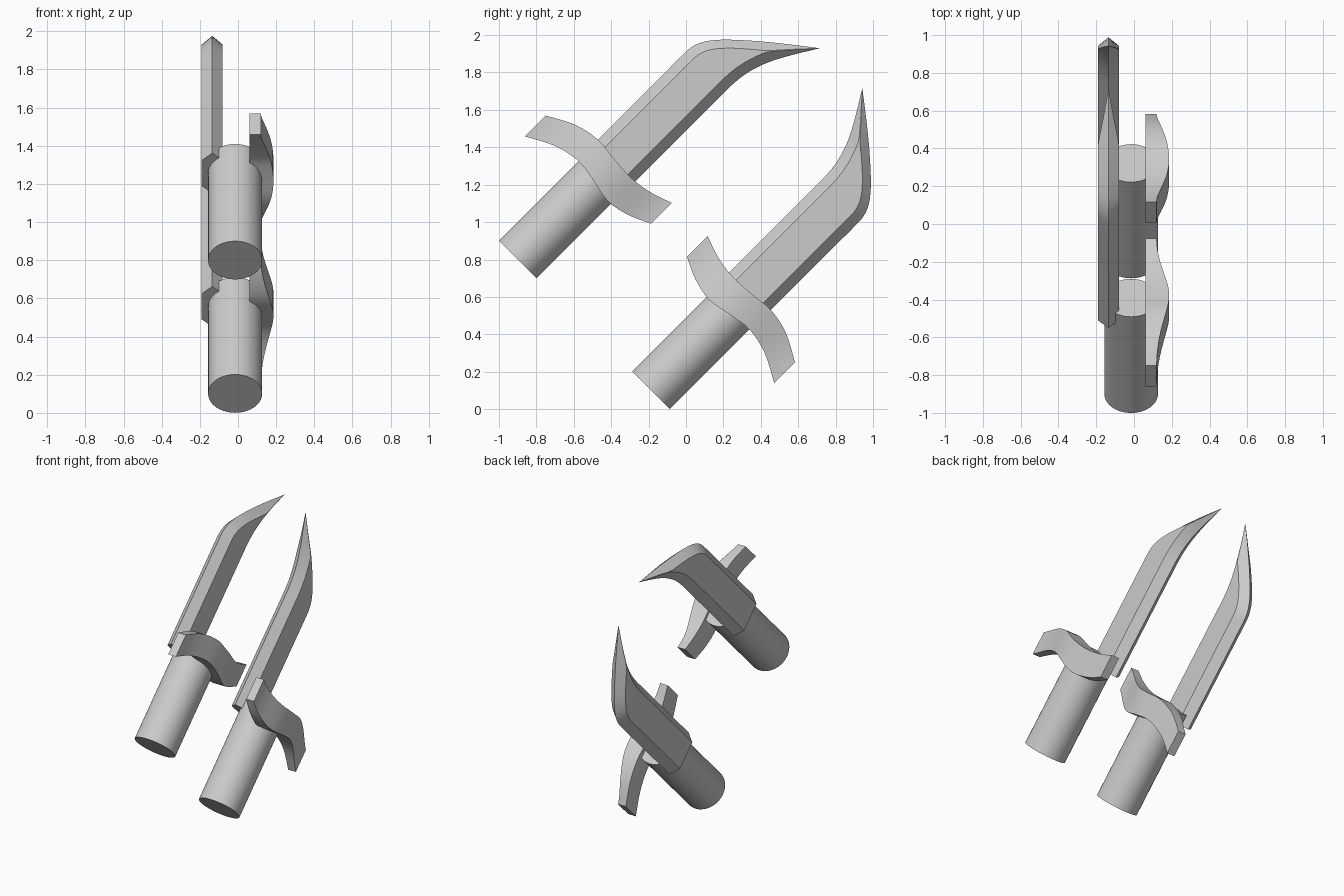
import bpy, bmesh, math
from mathutils import Vector

if "Cube" in bpy.data.objects:
    bpy.data.objects.remove(bpy.data.objects["Cube"])

steel = bpy.data.materials.new("plain_grey")
steel.diffuse_color = (0.6, 0.6, 0.6, 1)
steel.use_nodes = True
steel.node_tree.nodes["Principled BSDF"].inputs["Base Color"].default_value = steel.diffuse_color
S = math.sqrt(0.5)


def smooth_path(pts, n=3):
    """Catmull-Rom subdivision of a list of equal-length tuples."""
    p = [Vector(q) for q in pts]
    p = [p[0]] + p + [p[-1]]
    out = []
    for i in range(1, len(p) - 2):
        a, b, c, d = p[i - 1:i + 3]
        for k in range(n):
            t = k / n
            out.append(0.5 * (2 * b + (c - a) * t + (2 * a - 5 * b + 4 * c - d) * t * t
                              + (3 * b - a - 3 * c + d) * t ** 3))
    return out + [p[-1]]


def build(name, rings, origin, side):
    """Skin rings of (x, u, v): u runs along the knife, v across it."""
    bm = bmesh.new()
    loops = [[bm.verts.new((x, origin[0] + (u - side * v) * S, origin[1] + (u + side * v) * S))
              for x, u, v in r] for r in rings]
    n = len(loops[0])
    for a, b in zip(loops, loops[1:]):
        for i in range(n):
            j = (i + 1) % n
            bm.faces.new((a[i], a[j], b[j], b[i]))
    bm.faces.new(loops[0])
    bm.faces.new(loops[-1])
    bmesh.ops.remove_doubles(bm, verts=bm.verts, dist=0.0002)
    bmesh.ops.recalc_face_normals(bm, faces=bm.faces)
    me = bpy.data.meshes.new(name)
    bm.to_mesh(me)
    bm.free()
    me.materials.append(steel)
    ob = bpy.data.objects.new(name, me)
    bpy.context.collection.objects.link(ob)
    bpy.ops.object.select_all(action='DESELECT')
    ob.select_set(True)
    bpy.context.view_layer.objects.active = ob
    bpy.ops.object.shade_smooth_by_angle(angle=math.radians(25))


# Handle: plain cylinder
def handle_ring(u):
    return [(-0.015 + 0.142 * math.cos(i * math.tau / 40), u, 0.142 * math.sin(i * math.tau / 40))
            for i in range(40)]


handle = [handle_ring(0), handle_ring(0.72)]

# Blade: hexagonal section between back edge (u, v) and cutting edge (u, v)
stations = [(1.30, .15, 1.30, -.15), (1.38, .15, 1.38, -.15), (1.46, .146, 1.45, -.15),
            (1.53, .118, 1.50, -.152), (1.60, .062, 1.56, -.16), (1.66, 0, 1.62, -.175),
            (1.74, -.09, 1.70, -.205), (1.83, -.2, 1.80, -.258), (1.94, -.342, 1.94, -.343)]
blade = []
for q in [(0.645, .15, 0.645, -.15)] + smooth_path(stations):
    back, edge = Vector(q[:2]), Vector(q[2:])
    d = edge - back
    inset = min(0.055, d.length * 0.48)
    step = d.normalized() * inset
    p, r = back + step, edge - step
    blade.append([(-0.135, *back), (-0.135 + inset, *p), (-0.135 + inset, *r),
                  (-0.135, *edge), (-0.135 - inset, *r), (-0.135 - inset, *p)])

# Guard: S-curved bar, flat inside, bulging outside: (v, lower u, upper u)
bar = [(.438, .493, .650), (.29, .570, .728), (.148, .602, .757), (.03, .588, .746),
       (-.12, .562, .738), (-.25, .587, .757), (-.368, .640, .797)]
guard = []
for v, lo, hi in smooth_path(bar, 4):
    t = max(-1, min(1, v / (0.438 if v > 0 else 0.368)))
    out = 0.12 + 0.066 * (0.5 + 0.5 * math.cos(math.pi * t))
    guard.append([(0.06, lo, v), (out, lo, v), (out, hi, v), (0.06, hi, v)])

# Two knives, the lower one mirrored across its length
for label, origin, side in (("upper", (-0.90, 0.80), 1), ("lower", (-0.187, 0.101), -1)):
    for part, rings in (("handle", handle), ("blade", blade), ("guard", guard)):
        build(f"{label}_{part}", rings, origin, side)
